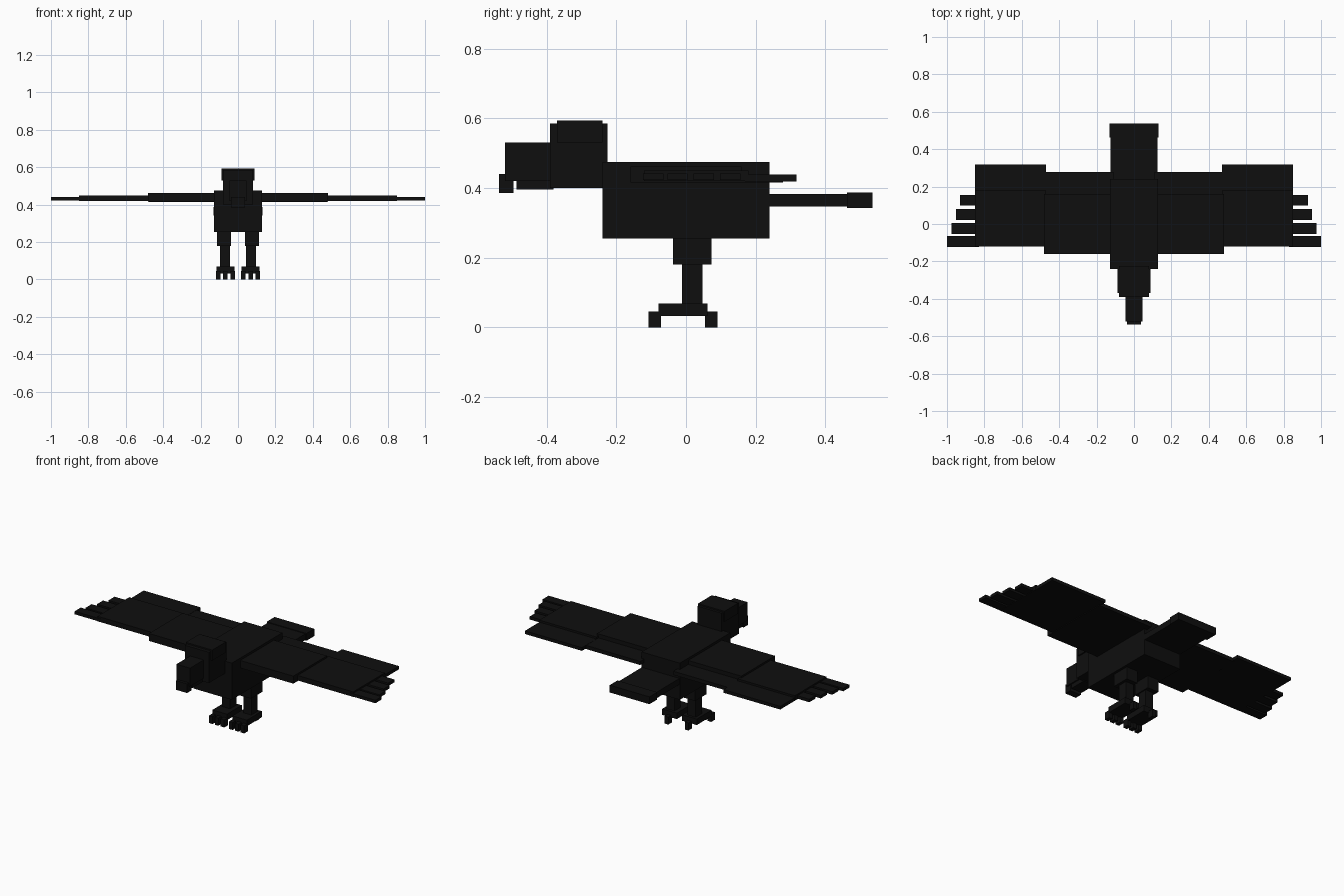
import bpy

black = bpy.data.materials.new("black")
black.diffuse_color = (0.0045, 0.0045, 0.0045, 1)


def box(name, x, y, z):
    """Box from its (min, max) extent on each axis."""
    bpy.ops.mesh.primitive_cube_add(
        size=1, location=[(a + b) / 2 for a, b in (x, y, z)])
    ob = bpy.context.object
    ob.name = name
    ob.scale = [b - a for a, b in (x, y, z)]
    bpy.ops.object.transform_apply(location=False, rotation=False, scale=True)
    ob.data.materials.append(black)
    return ob


def centred(name, half_width, y, z):
    return box(name, (-half_width, half_width), y, z)


def pair(name, x, y, z):
    box("right_" + name, x, y, z)
    box("left_" + name, (-x[1], -x[0]), y, z)


# Body and head
centred("body", 0.127, (-0.24, 0.24), (0.255, 0.475))
centred("head", 0.08, (-0.39, -0.225), (0.40, 0.585))
centred("crown", 0.088, (-0.37, -0.24), (0.53, 0.593))

# Hooked beak
centred("upper_beak", 0.045, (-0.52, -0.385), (0.42, 0.53))
centred("lower_beak", 0.037, (-0.487, -0.38), (0.395, 0.425))
centred("beak_tip", 0.037, (-0.537, -0.495), (0.385, 0.44))

# Tail
centred("tail", 0.125, (0.23, 0.47), (0.347, 0.383))
centred("tail_band", 0.132, (0.462, 0.536), (0.343, 0.387))

# Wings: thick coverts in front, thin flight feathers behind
pair("inner_covert", (0.11, 0.48), (-0.16, 0.16), (0.416, 0.461))
pair("inner_flight_feathers", (0.11, 0.479), (0.15, 0.278), (0.415, 0.437))
pair("outer_covert", (0.47, 0.85), (-0.12, 0.18), (0.42, 0.45))
pair("outer_flight_feathers", (0.47, 0.849), (0.17, 0.317), (0.419, 0.438))

# Wing tip feathers
for i, (tip, y0) in enumerate(
        [(1.0, -0.123), (0.977, -0.053), (0.953, 0.022), (0.93, 0.098)]):
    pair(f"tip_feather_{i + 1}", (0.83, tip), (y0, y0 + 0.058), (0.423, 0.441))

# Legs and feet
pair("thigh", (0.037, 0.112), (-0.037, 0.073), (0.18, 0.27))
pair("shin", (0.044, 0.097), (-0.012, 0.047), (0.06, 0.19))
pair("foot", (0.018, 0.115), (-0.079, 0.062), (0.032, 0.068))
for i, x in enumerate((0.028, 0.067, 0.105)):
    pair(f"front_toe_{i + 1}", (x - 0.012, x + 0.012), (-0.108, -0.072), (0, 0.045))
pair("back_toe", (0.055, 0.079), (0.055, 0.09), (0, 0.045))
